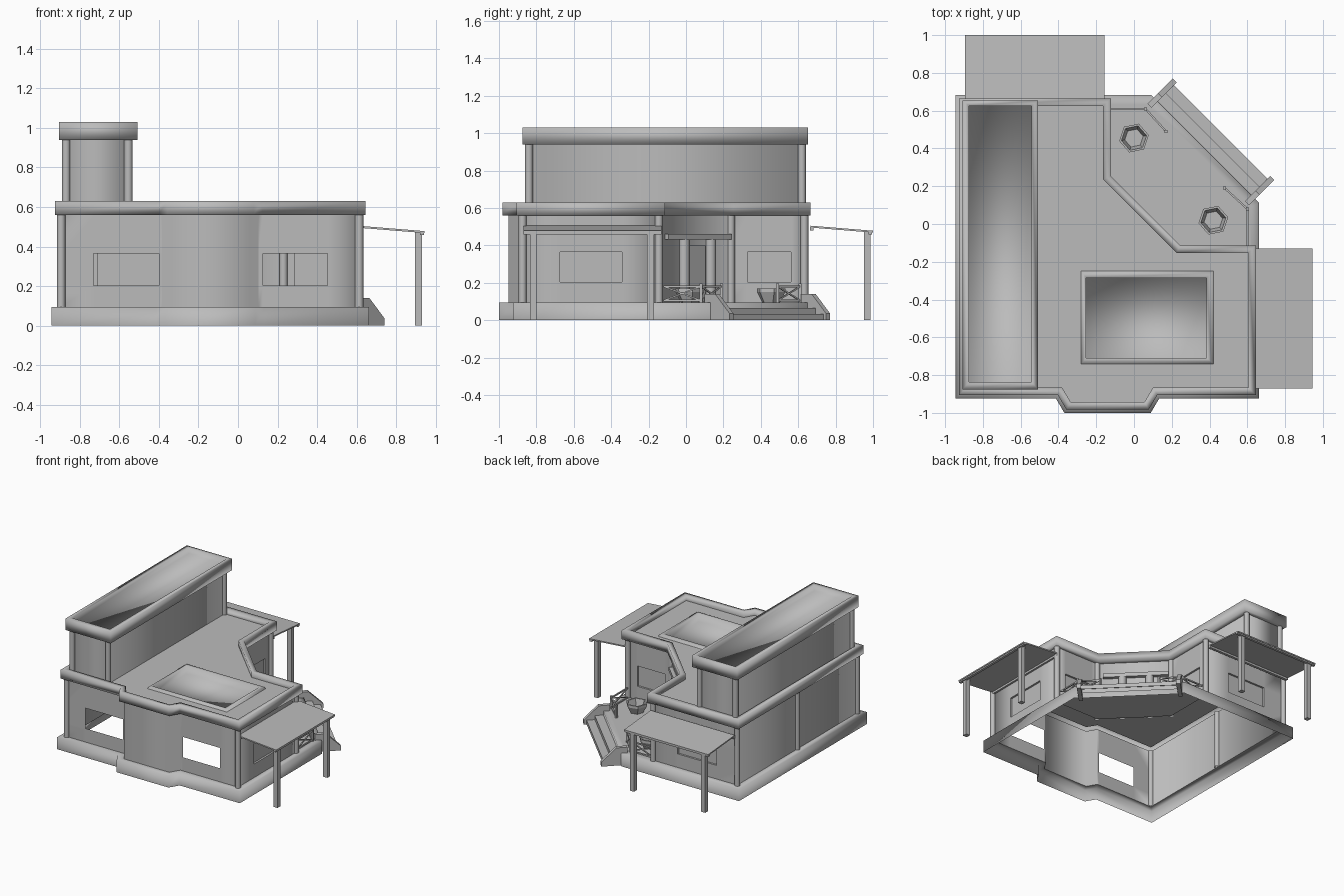
import bpy, bmesh, math
from mathutils import Vector, Matrix

if "Cube" in bpy.data.objects:
    bpy.data.objects.remove(bpy.data.objects["Cube"])

grey = bpy.data.materials.new("plain_grey")
grey.use_nodes = True
grey.diffuse_color = (0.5, 0.5, 0.5, 1)
grey.node_tree.nodes["Principled BSDF"].inputs["Base Color"].default_value = (0.5, 0.5, 0.5, 1)

DIAGONAL = Matrix.Rotation(-math.pi / 4, 4, 'Z')   # local y points out of the porch corner
MID = -0.02                                        # porch symmetry line in that frame


def finish(name, bm, smooth=False, matrix=None):
    if matrix:
        bm.transform(matrix)
    me = bpy.data.meshes.new(name)
    for f in bm.faces:
        f.smooth = smooth
    bm.to_mesh(me)
    bm.free()
    me.materials.append(grey)
    ob = bpy.data.objects.new(name, me)
    bpy.context.collection.objects.link(ob)
    return ob


def loft(name, rings, start=False, end=False, smooth=False, matrix=None):
    """Skin a list of equally long closed loops."""
    bm = bmesh.new()
    loops = [[bm.verts.new(p) for p in ring] for ring in rings]
    n = len(loops[0])
    for a, b in zip(loops, loops[1:]):
        for i in range(n):
            j = (i + 1) % n
            bm.faces.new((a[i], a[j], b[j], b[i]))
    if start:
        bm.faces.new(loops[0][::-1])
    if end:
        bm.faces.new(loops[-1])
    return finish(name, bm, smooth, matrix)


def box(name, lo, hi, matrix=None, bottom=True):
    ring = rect(lo[0], lo[1], hi[0], hi[1])
    return loft(name, [at(ring, lo[2]), at(ring, hi[2])], bottom, True, matrix=matrix)


def at(outline, z):
    return [(p[0], p[1], z) for p in outline]


def offset(outline, d):
    """Mitred offset of a counter-clockwise outline."""
    out, n = [], len(outline)
    for i in range(n):
        p = Vector(outline[i])
        e1 = (p - Vector(outline[i - 1])).normalized()
        e2 = (Vector(outline[(i + 1) % n]) - p).normalized()
        n1, n2 = Vector((e1.y, -e1.x)), Vector((e2.y, -e2.x))
        out.append(p + (n1 + n2) * d / (1 + n1.dot(n2)))
    return out


def circle(x, y, r, n, turn=0.0):
    angles = [turn + math.tau * i / n for i in range(n)]
    return [(x + r * math.cos(a), y + r * math.sin(a)) for a in angles]


def column(name, x, y, z0, z1, r=0.021):
    c = circle(x, y, r, 12)
    return loft(name, [at(c, z0), at(c, z1)], smooth=True)


def beam(name, a, b, w=0.005):
    a, b = Vector(a), Vector(b)
    d = b - a
    m = Matrix.Translation(a) @ d.to_track_quat('Z', 'Y').to_matrix().to_4x4()
    return box(name, (-w, -w, 0), (w, w, d.length), m)


def rect(x0, y0, x1, y1):
    return [(x0, y0), (x1, y0), (x1, y1), (x0, y1)]


BASE, EAVE, ROOF, TOP = 0.095, 0.56, 0.59, 0.63
front = [(-.895, -.874), (-.385, -.874), (-.34, -.95), (.06, -.95), (.105, -.874), (.613, -.874)]
porch = [(.613, -.145), (.23, -.145), (-.155, .24), (-.155, .633)]
walls = front + porch + [(-.895, .633)]
deck_edge = [(.613, .09), (.07, .633)]
footing = front + deck_edge + [(-.895, .633)]

# Plinth and porch deck
edge = offset(footing, 0.05)
loft("plinth", [at(edge, 0), at(edge, BASE), at(footing, BASE)], smooth=True)
loft("porch_deck", [at(porch[:1] + deck_edge + porch[:0:-1], BASE)], end=True)

# Walls with window openings: segment -> (start, end along the wall axis, has pane)
windows = {0: (-.73, -.40, False), 4: (.126, .453, False), 5: (-.675, -.341, True),
           6: (.53, .285, True), 8: (.33, .562, True), 9: (-.37, -.71, True)}
SILL, HEAD = 0.203, 0.365
bm = bmesh.new()
for i, p in enumerate(walls):
    p, q = Vector(p), Vector(walls[(i + 1) % len(walls)])
    cuts, levels = [0, 1], [BASE, EAVE]
    if i in windows:
        s, e, pane = windows[i]
        axis = 0 if abs(q.x - p.x) > abs(q.y - p.y) else 1
        cuts = [0] + [(v - p[axis]) / (q[axis] - p[axis]) for v in (s, e)] + [1]
        levels = [BASE, SILL, HEAD, EAVE]
    pts = [[bm.verts.new((*p.lerp(q, t), z)) for t in cuts] for z in levels]
    for r in range(len(levels) - 1):
        for c in range(len(cuts) - 1):
            if i in windows and r == 1 and c == 1:
                continue
            bm.faces.new((pts[r][c], pts[r][c + 1], pts[r + 1][c + 1], pts[r + 1][c]))
    # Recessed pane behind the opening
    if i in windows and pane:
        d = (q - p).normalized()
        inward = Vector((-d.y, d.x, 0)) * 0.015
        hole = [Vector((*p.lerp(q, t), z)) for t, z in
                ((cuts[1], SILL), (cuts[2], SILL), (cuts[2], HEAD), (cuts[1], HEAD))]
        loft("window_pane", [hole, [v + inward for v in hole]], end=True)
bmesh.ops.remove_doubles(bm, verts=bm.verts, dist=0.0005)
finish("walls", bm, True)

# Cornice and corner columns
lip, inner = offset(walls, 0.032), offset(walls, -0.008)
loft("cornice", [at(walls, EAVE), at(lip, EAVE), at(lip, TOP), at(inner, TOP), at(inner, ROOF)], smooth=True)
for x, y in [front[0], front[-1], walls[-1], (-.895, -.12)] + porch:
    column("wall_column", x, y, BASE, EAVE)

# Roof with an opening for the sunken skylight
rim_out, rim_in = rect(-.28, -.74, .42, -.25), rect(-.255, -.71, .385, -.285)
bm = bmesh.new()
edges = []
for outline in (inner, rim_out):
    vs = [bm.verts.new(p) for p in at(outline, ROOF)]
    edges += [bm.edges.new((vs[i - 1], vs[i])) for i in range(len(vs))]
bmesh.ops.triangle_fill(bm, edges=edges, use_beauty=True, normal=(0, 0, 1))
finish("roof", bm)
loft("skylight", [at(rim_out, ROOF), at(offset(rim_out, -.01), .605), at(rim_in, .605), at(rim_in, .54)],
     end=True, smooth=True)

# Upper storey
tower = rect(-.87, -.84, -.555, .62)
cap, pan = rect(-.907, -.875, -.508, .653), rect(-.873, -.837, -.542, .625)
loft("upper_walls", [at(tower, ROOF), at(tower, .94)], smooth=True)
loft("upper_cap", [at(tower, .94), at(cap, .94), at(cap, 1.03), at(pan, 1.03), at(pan, .985)],
     end=True, smooth=True)
for x, y in tower:
    column("upper_column", x, y, ROOF, .94)


# Side and back awnings
def side(x, y, z):
    return (x, y, z)


def back(x, y, z):
    return (y - 0.025, x + 0.055, z)


for place in (side, back):
    sheet = [[place(.61, y, .505), place(.945, y, .478), place(.945, y, .468), place(.61, y, .495)]
             for y in (-.87, -.13)]
    loft("awning", sheet, True, True)
    beam("awning_front_bar", place(.93, -.87, .468), place(.93, -.13, .468), .01)
    beam("awning_wall_bar", place(.618, -.87, .488), place(.618, -.13, .488), .01)
    for y in (-.817, -.19):
        beam("awning_post", place(.914, y, 0), place(.914, y, .475), .018)

# Porch entrance
box("door_lintel", (MID - .24, .05, .43), (MID + .24, .088, .46), DIAGONAL)
box("door_panel", (MID - .06, .055, BASE), (MID + .06, .066, .40), DIAGONAL)
for s in (-1, 1):
    p = DIAGONAL @ Vector((MID + s * .10, .066, 0))
    column("door_column", p.x, p.y, BASE, .43, .03)

# Stairs, open underneath, with sloping side walls
for d0, d1, h in ((.54, .61, .065), (.61, .67, .033)):
    box("step", (MID - .352, d0, 0), (MID + .352, d1, h), DIAGONAL, bottom=False)
for s in (-1, 1):
    t = MID + s * .365
    profile = [(.50, 0), (.69, 0), (.69, .035), (.58, .14), (.50, .14)]
    loft("stair_side_wall", [[(t + w, d, z) for d, z in profile] for w in (-.015, .015)],
         True, True, matrix=DIAGONAL)

# Railings and planters, mirrored across the porch diagonal
for flip in (False, True):
    def spot(x, y, z):
        return Vector((y - .02, x + .01, z)) if flip else Vector((x, y, z))
    for a, b in (((.60, -.12), (.60, .08)), ((.60, .08), (.48, .19))):
        lo, hi = .105, .18
        for z in (lo, hi):
            beam("rail", spot(*a, z), spot(*b, z))
        beam("rail_brace", spot(*a, lo), spot(*b, hi), .004)
        beam("rail_brace", spot(*a, hi), spot(*b, lo), .004)
        beam("rail_post", spot(*b, BASE), spot(*b, .195), .008)
    c = spot(.42, .02, 0)
    if flip:
        c.y += .025
    pot = [(.05, BASE), (.08, .15), (.08, .17), (.068, .17), (.05, .11)]
    loft("planter", [at(circle(c.x, c.y, r, 6, .2), z) for r, z in pot], True, True)
